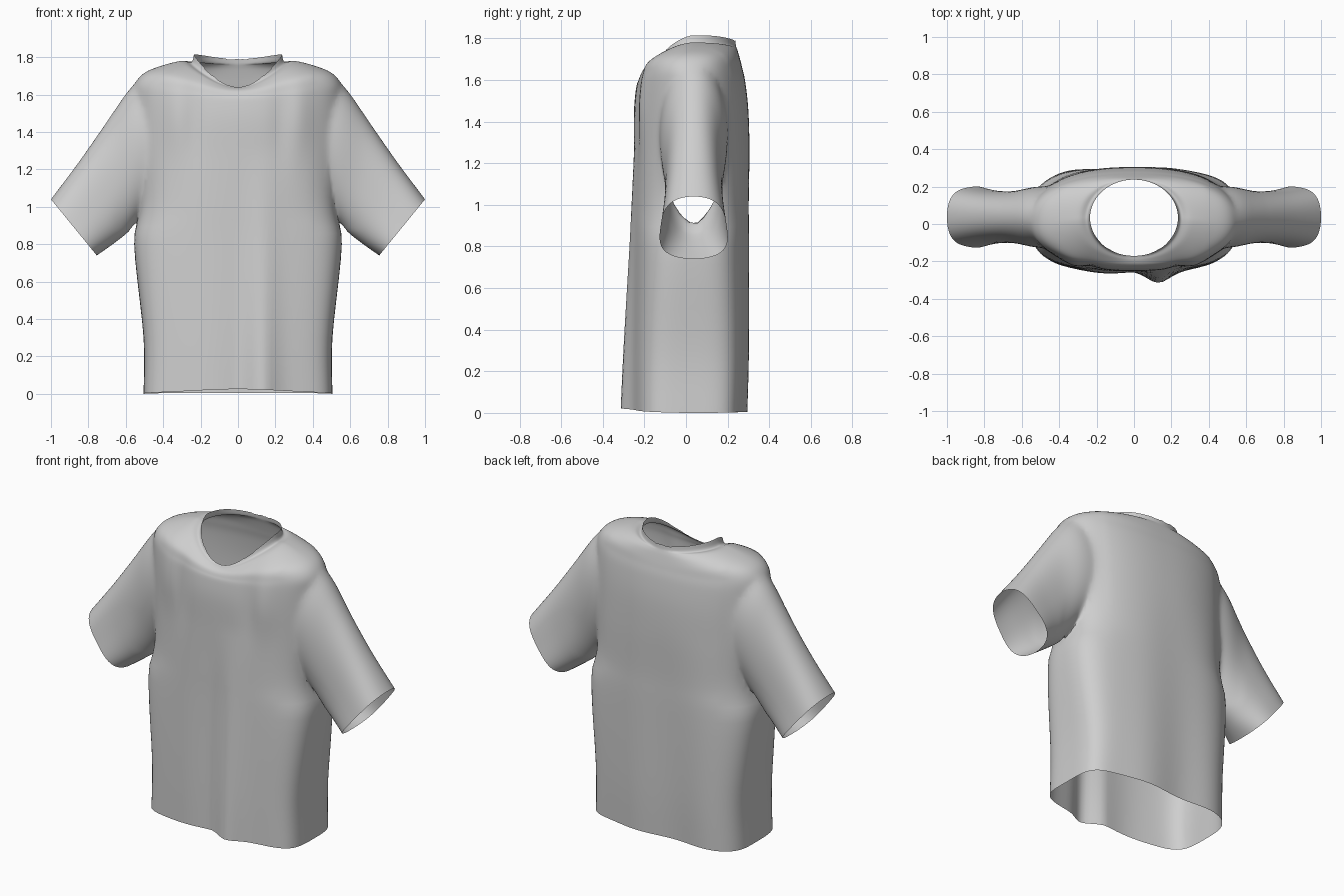
import bpy, bmesh
from math import sin, cos, pi, exp, radians
from mathutils import Vector

cube = bpy.data.objects.get("Cube")
if cube:
    bpy.data.objects.remove(cube, do_unlink=True)

cloth = bpy.data.materials.new("light_grey_cloth")
cloth.use_nodes = True
GREY = (0.62, 0.62, 0.62, 1)
cloth.diffuse_color = GREY
cloth.node_tree.nodes["Principled BSDF"].inputs["Base Color"].default_value = GREY
cloth.node_tree.nodes["Principled BSDF"].inputs["Roughness"].default_value = 0.8


def spline(keys, steps):
    """Smoothly interpolate key rows."""
    rows = []
    for i in range(len(keys) - 1):
        a, b = keys[max(i - 1, 0)], keys[i]
        c, d = keys[i + 1], keys[min(i + 2, len(keys) - 1)]
        for s in range(steps):
            t = s / steps
            rows.append([q + t / 2 * (r - p + t * (2 * p - 5 * q + 4 * r - u + t * (3 * (q - r) + u - p)))
                         for p, q, r, u in zip(a, b, c, d)])
    rows.append(list(keys[-1]))
    return rows


def rounded(angle, n):
    """Point on a unit rounded square; n = 2 is a circle."""
    c, s = cos(angle), sin(angle)
    r = (abs(c) ** n + abs(s) ** n) ** (-1 / n)
    return r * c, r * s


def bump(v, centre, width):
    return exp(-((v - centre) / width) ** 2)


def loft(name, rings):
    """Closed tube through the rings; returns it with its two cap centres."""
    bm = bmesh.new()
    loops = [[bm.verts.new(p) for p in ring] for ring in rings]
    count = len(loops[0])
    for lo, hi in zip(loops, loops[1:]):
        for i in range(count):
            j = (i + 1) % count
            bm.faces.new((lo[i], lo[j], hi[j], hi[i]))
    centres = []
    for loop in (loops[0], loops[-1]):
        mid = sum((v.co for v in loop), Vector()) / count
        centre = bm.verts.new(mid)
        centres.append(mid)
        for i in range(count):
            bm.faces.new((loop[i], loop[(i + 1) % count], centre))
    bmesh.ops.recalc_face_normals(bm, faces=bm.faces)
    mesh = bpy.data.meshes.new(name)
    bm.to_mesh(mesh)
    bm.free()
    mesh.materials.append(cloth)
    obj = bpy.data.objects.new(name, mesh)
    bpy.context.collection.objects.link(obj)
    return obj, centres


# Body: half width, front y, back y, squareness, z at front / side / back
BODY = [
    (.505, -.255, .285, 4.2, .025, .0, .005),
    (.505, -.255, .295, 4, .3, .3, .3),
    (.555, -.25, .30, 3.1, .8, .8, .8),
    (.52, -.25, .30, 2.8, 1.0, 1.0, 1.0),
    (.54, -.25, .305, 2.4, 1.25, 1.25, 1.25),
    (.55, -.25, .30, 2.3, 1.45, 1.45, 1.45),
    (.555, -.24, .285, 2.3, 1.56, 1.59, 1.59),
    (.55, -.23, .27, 2.3, 1.595, 1.66, 1.66),
    (.50, -.22, .26, 2.4, 1.615, 1.72, 1.70),
    (.40, -.207, .25, 2.4, 1.626, 1.757, 1.735),
    (.30, -.19, .243, 2.2, 1.634, 1.78, 1.755),
    (.25, -.178, .24, 2, 1.637, 1.772, 1.765),
    (.235, -.17, .237, 2, 1.64, 1.815, 1.79),
]


def body_point(row, angle):
    hx, yf, yb, n, zf, zs, zb = row
    u, v = rounded(angle, n)
    x, y = hx * u, (yf + yb) / 2 + (yb - yf) / 2 * v
    # the front dips towards the neck, the back stays high
    if v < 0:
        z = zs + (zf - zs) * abs(v) ** 1.5 * (.3 + .7 * bump(x, 0, .3))
    else:
        z = zs + (zb - zs) * v ** 3
    # hanging folds fade out towards the chest
    fade = max(0, 1 - z / 1.3)
    if v < 0:
        y += v * fade * (.05 * bump(x, .13, .08) + .01 * cos(12 * (abs(x) - .13)))
        y += v * .014 * bump(abs(x), .33, .06) * bump(z, 1.5, .2)
        y -= v * .01 * bump(abs(x), .23, .05) * bump(z, 1.45, .2)
    else:
        y += v * fade * .01 * sin(x * 13)
    return x, y, z


SIDES = 128
body, ends = loft("t_shirt", [[body_point(row, 2 * pi * i / SIDES) for i in range(SIDES)]
                              for row in spline(BODY, 5)])
openings = list(ends)

# Sleeves: top x, top z, underside x, underside z, half depth
SLEEVE = [
    (.36, 1.60, .38, 1.08, .15),
    (.46, 1.66, .44, 1.03, .165),
    (.565, 1.65, .51, .96, .162),
    (.70, 1.455, .585, .868, .142),
    (.85, 1.24, .67, .80, .148),
    (1.0, 1.04, .755, .74, .172),
]


def sleeve_point(row, angle, side):
    xt, zt, xb, zb, hy = row
    u, v = rounded(angle, 2.1)
    x, z = (xt + xb) / 2 + (xt - xb) / 2 * u, (zt + zb) / 2 + (zt - zb) / 2 * u
    loose = max(0, (xt - .6) / .4)
    y = .037 + hy * v * (1 - .12 * loose * u) + .012 * loose * sin(3 * angle)
    return side * x, y, z


sleeves = []
for side, label in ((1, "left_sleeve"), (-1, "right_sleeve")):
    sleeve, ends = loft(label, [[sleeve_point(row, 2 * pi * i / 64, side) for i in range(64)]
                                for row in spline(SLEEVE, 6)])
    openings.append(ends[1])
    sleeves.append(sleeve)
    join = body.modifiers.new(label, "BOOLEAN")
    join.operation = "UNION"
    join.solver = "EXACT"
    join.object = sleeve

# Join the sleeves to the body
graph = bpy.context.evaluated_depsgraph_get()
joined = bpy.data.meshes.new_from_object(body.evaluated_get(graph))
body.modifiers.clear()
body.data = joined
for sleeve in sleeves:
    bpy.data.objects.remove(sleeve, do_unlink=True)

# Open the hem, neck and cuffs, then soften the armhole seams
bm = bmesh.new()
bm.from_mesh(joined)
caps = [v for v in bm.verts if any((v.co - c).length < .0005 for c in openings)]
bmesh.ops.delete(bm, geom=caps, context="VERTS")
bmesh.ops.remove_doubles(bm, verts=bm.verts, dist=.004)
seam = [v for v in bm.verts if .40 < abs(v.co.x) < .66 and v.co.z > .88 and not v.is_boundary]
for _ in range(10):
    bmesh.ops.smooth_vert(bm, verts=seam, factor=.5, use_axis_x=True, use_axis_y=True, use_axis_z=True)
bm.to_mesh(joined)
bm.free()

bpy.ops.object.select_all(action="DESELECT")
body.select_set(True)
bpy.context.view_layer.objects.active = body
bpy.ops.object.shade_smooth_by_angle(angle=radians(60))
